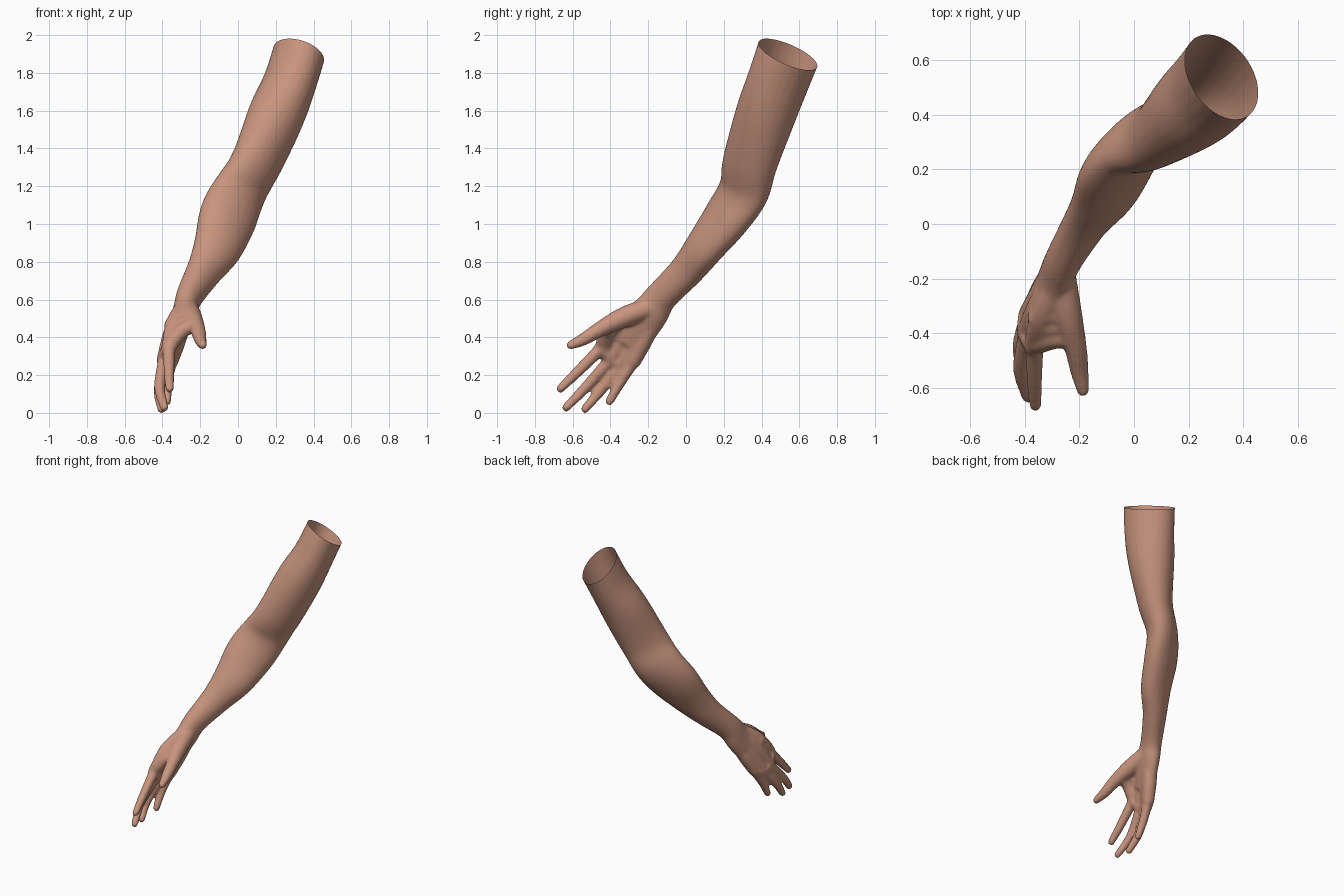
import bpy, bmesh, math
from mathutils import Vector

cube = bpy.data.objects.get("Cube")
if cube:
    bpy.data.objects.remove(cube, do_unlink=True)

SIDES = 24
STEPS = 6


def spline(stations):
    """Catmull-Rom interpolation of (x, y, z, radius_u, radius_v, slant) stations."""
    s = [Vector(p) for p in stations]
    s = [s[0] * 2 - s[1]] + s + [s[-1] * 2 - s[-2]]
    out = []
    for a, b, c, d in zip(s, s[1:], s[2:], s[3:]):
        for i in range(STEPS):
            t = i / STEPS
            out.append((b * 2 + (c - a) * t + (a * 2 - b * 5 + c * 4 - d) * t ** 2
                        + (b * 3 - a - c * 3 + d) * t ** 3) / 2)
    out.append(s[-2])
    return out


def tube(bm, stations):
    """Closed oval tube; slant leans the oval towards the diagonal."""
    path = spline(stations)
    pts = [Vector(p[:3]) for p in path]
    rings = []
    for i, p in enumerate(path):
        d = (pts[min(i + 1, len(pts) - 1)] - pts[max(i - 1, 0)]).normalized()
        v = Vector((1, 0, 0))
        v = (v - d * d.dot(v)).normalized()
        u = d.cross(v)
        ring = []
        for k in range(SIDES):
            a = math.tau * k / SIDES
            ring.append(bm.verts.new(pts[i] + u * math.cos(a) * p[3]
                                     + v * math.sin(a - p[5]) * p[4]))
        rings.append(ring)
    for r, q in zip(rings, rings[1:]):
        for k in range(SIDES):
            j = (k + 1) % SIDES
            bm.faces.new((r[k], r[j], q[j], q[k]))
    bm.faces.new(rings[0][::-1])
    bm.faces.new(rings[-1])


def digit(bm, stations):
    """Round tube with a ball at each end."""
    tube(bm, [s + (s[3], 0) for s in stations])
    for s in (stations[0], stations[-1]):
        ball = bmesh.ops.create_uvsphere(bm, u_segments=16, v_segments=10, radius=s[3])
        bmesh.ops.translate(bm, vec=s[:3], verts=ball["verts"])


bm = bmesh.new()

# Upper arm, elbow, forearm, wrist and core of the palm
tube(bm, [
    (.38, .615, 2.12, .178, .145, -.25),
    (.285, .497, 1.80, .165, .144, -.2),
    (.205, .422, 1.60, .16, .15, 0),
    (.10, .34, 1.35, .146, .132, .3),
    (.01, .301, 1.19, .135, .134, .45),
    (-.055, .212, 1.05, .125, .145, .45),
    (-.108, .10, .90, .105, .125, .35),
    (-.18, 0, .77, .091, .09, .25),
    (-.255, -.125, .64, .085, .07, .1),
    (-.285, -.19, .55, .1, .062, 0),
    (-.32, -.265, .46, .11, .052, 0),
    (-.345, -.32, .385, .11, .038, 0),
])

# Fingers: palm start, middle of palm, knuckle, middle joint, tip
fingers = [
    [(-.285, -.225, .585), (-.335, -.345, .49), (-.365, -.445, .365),
     (-.365, -.57, .24), (-.362, -.665, .147)],
    [(-.29, -.20, .57), (-.345, -.305, .45), (-.39, -.395, .305),
     (-.415, -.53, .155), (-.39, -.635, .047)],
    [(-.29, -.175, .555), (-.335, -.255, .42), (-.385, -.335, .28),
     (-.418, -.45, .14), (-.405, -.535, .039)],
    [(-.28, -.165, .53), (-.32, -.22, .41), (-.357, -.28, .29),
     (-.375, -.35, .178), (-.375, -.405, .08)],
]
for start, middle, knuckle, joint, tip in fingers:
    digit(bm, [start + (.044,), middle + (.048,), knuckle + (.041,)])
    digit(bm, [knuckle + (.034,), joint + (.029,), tip + (.023,)])

# Flesh joining the knuckles
digit(bm, [f[2] + (.039,) for f in fingers])

# Thumb and the web of skin beside it
digit(bm, [(-.265, -.2, .575, .054), (-.245, -.33, .525, .055), (-.215, -.45, .465, .042),
           (-.2, -.54, .41, .034), (-.187, -.61, .378, .024)])
for back in (0, .045, .09):
    digit(bm, [(-.235, -.41 + back, .487 + back / 2, .042),
               (-.295, -.42 + back, .455 + back * .7, .04),
               (-.35, -.435 + back, .395 + back, .042)])

bmesh.ops.recalc_face_normals(bm, faces=bm.faces)
mesh = bpy.data.meshes.new("arm")
bm.to_mesh(mesh)
bm.free()
arm = bpy.data.objects.new("arm", mesh)
bpy.context.collection.objects.link(arm)

# Fuse everything into one soft skin
remesh = arm.modifiers.new("fuse", "REMESH")
remesh.mode = "VOXEL"
remesh.voxel_size = .009
soft = arm.modifiers.new("soften", "SMOOTH")
soft.factor = .5
soft.iterations = 10
bpy.context.view_layer.update()
fused = bpy.data.meshes.new_from_object(arm.evaluated_get(bpy.context.evaluated_depsgraph_get()))
arm.modifiers.clear()
arm.data = fused

# Open slanted cut at the shoulder end
bm = bmesh.new()
bm.from_mesh(fused)
bmesh.ops.bisect_plane(bm, geom=bm.verts[:] + bm.edges[:] + bm.faces[:], dist=1e-5,
                       plane_co=(.315, .55, 1.914), plane_no=(.46, .54, 1), clear_outer=True)

# Rest on the ground
low = min(v.co.z for v in bm.verts)
bmesh.ops.translate(bm, vec=(0, 0, -low), verts=bm.verts)
bm.to_mesh(fused)
bm.free()

# Skin colour
skin = bpy.data.materials.new("skin")
skin.use_nodes = True
colour = (.58, .30, .21, 1)
skin.diffuse_color = colour
skin.node_tree.nodes["Principled BSDF"].inputs["Base Color"].default_value = colour
fused.materials.clear()
fused.materials.append(skin)
for poly in fused.polygons:
    poly.use_smooth = True
    poly.material_index = 0
